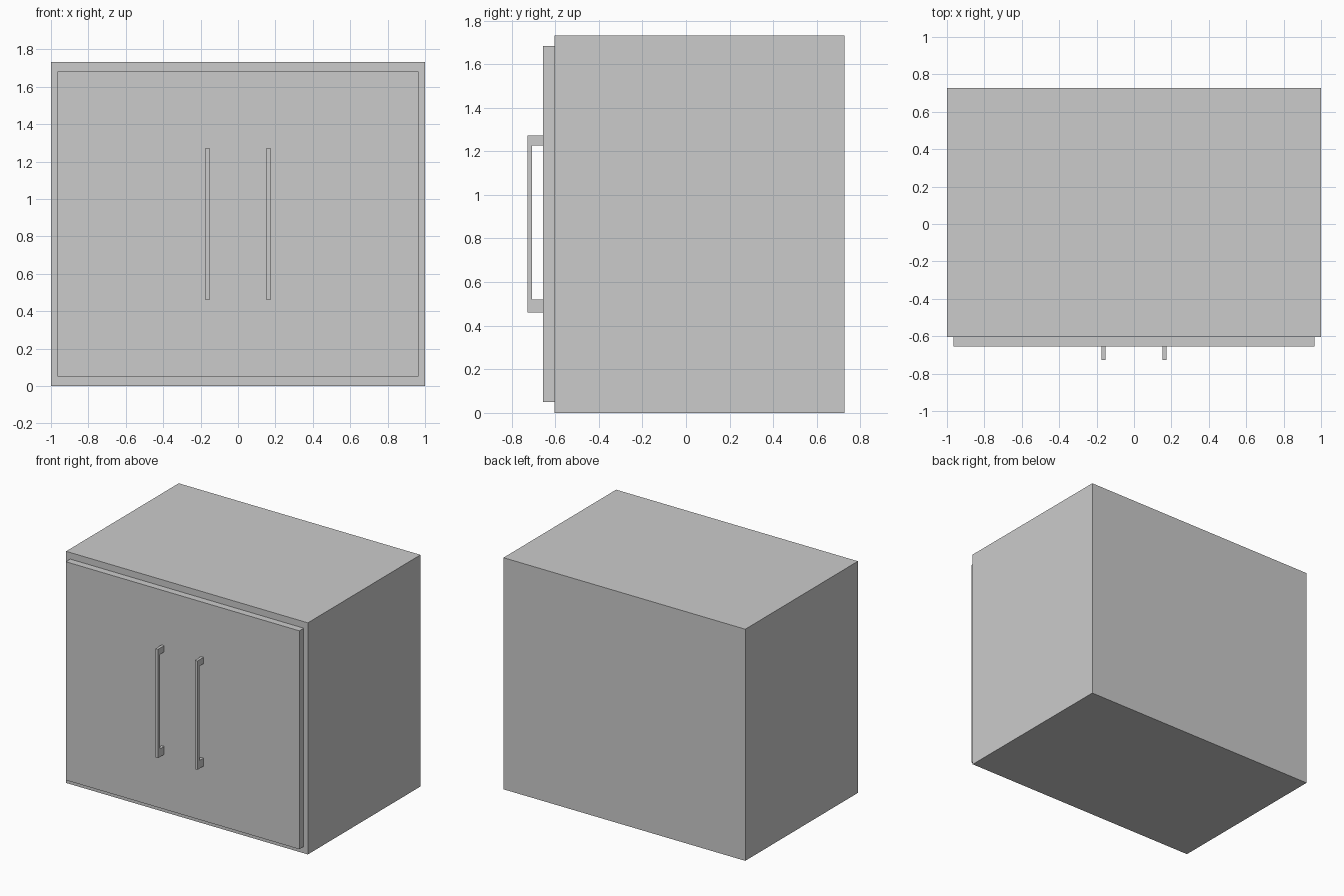
import bpy, bmesh

if "Cube" in bpy.data.objects:
    bpy.data.objects.remove(bpy.data.objects["Cube"])


def finish(name, bm):
    bmesh.ops.recalc_face_normals(bm, faces=bm.faces)
    mesh = bpy.data.meshes.new(name)
    bm.to_mesh(mesh)
    bm.free()
    obj = bpy.data.objects.new(name, mesh)
    bpy.context.collection.objects.link(obj)
    return obj


def box(name, lo, hi):
    bm = bmesh.new()
    bmesh.ops.create_cube(bm, size=1)
    for v in bm.verts:
        v.co = [(a + b) / 2 + c * (b - a) for a, b, c in zip(lo, hi, v.co)]
    return finish(name, bm)


def extrude_yz(name, profile, x0, x1):
    bm = bmesh.new()
    face = bm.faces.new([bm.verts.new((x0, y, z)) for y, z in profile])
    ext = bmesh.ops.extrude_face_region(bm, geom=[face])["geom"]
    verts = [g for g in ext if isinstance(g, bmesh.types.BMVert)]
    bmesh.ops.translate(bm, verts=verts, vec=(x1 - x0, 0, 0))
    return finish(name, bm)


BODY_FRONT, DOOR_FRONT, GRIP_FRONT, GRIP_BACK = -0.603, -0.655, -0.728, -0.706

# Cabinet carcass and the raised door front
box("cabinet_body", (-1, BODY_FRONT, 0), (1, 0.728, 1.732))
box("door_front", (-0.966, DOOR_FRONT, 0.05), (0.966, BODY_FRONT, 1.683))

# Pair of C-shaped bar handles
handle_profile = [
    (DOOR_FRONT, 0.46), (GRIP_FRONT, 0.46), (GRIP_FRONT, 1.273), (DOOR_FRONT, 1.273),
    (DOOR_FRONT, 1.226), (GRIP_BACK, 1.226), (GRIP_BACK, 0.52), (DOOR_FRONT, 0.52),
]
for side, x in (("left", -0.163), ("right", 0.163)):
    extrude_yz(side + "_handle", handle_profile, x - 0.011, x + 0.011)
